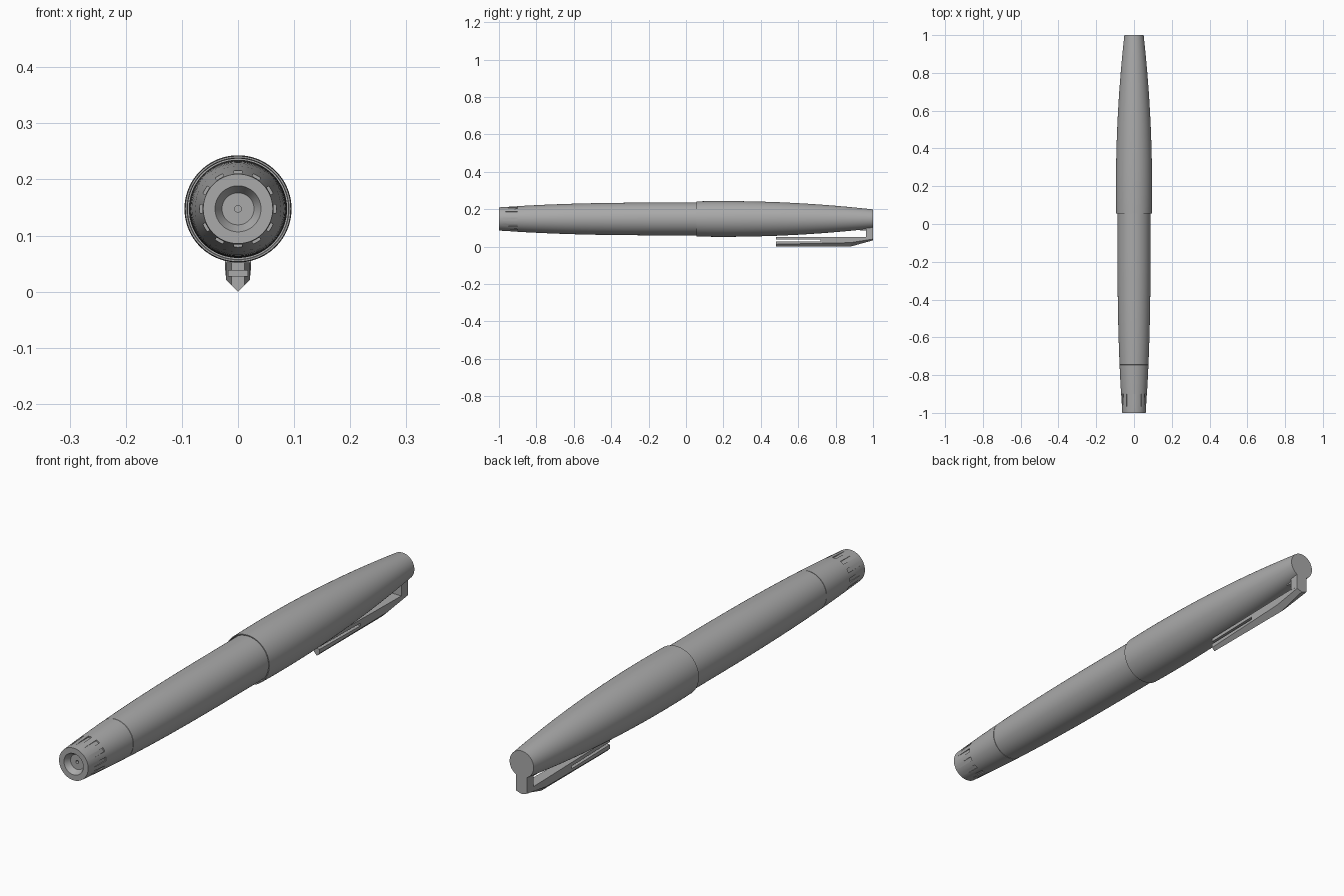
import bpy, bmesh, math
from mathutils import Matrix, Vector

if "Cube" in bpy.data.objects:
    bpy.data.objects.remove(bpy.data.objects["Cube"])

AXIS = 0.1475      # height of the pen's long axis
SIDES = 96

grey = bpy.data.materials.new("satin grey")
grey.use_nodes = True
grey.diffuse_color = (0.4, 0.4, 0.4, 1)
grey.node_tree.nodes["Principled BSDF"].inputs["Base Color"].default_value = (0.4, 0.4, 0.4, 1)


def finish(name, bm):
    bmesh.ops.recalc_face_normals(bm, faces=bm.faces)
    mesh = bpy.data.meshes.new(name)
    bm.to_mesh(mesh)
    bm.free()
    mesh.materials.append(grey)
    ob = bpy.data.objects.new(name, mesh)
    bpy.context.collection.objects.link(ob)
    return ob


def activate(ob):
    bpy.ops.object.select_all(action='DESELECT')
    ob.select_set(True)
    bpy.context.view_layer.objects.active = ob


def smooth(ob):
    activate(ob)
    bpy.ops.object.shade_smooth_by_angle(angle=math.radians(25))


def revolve(name, profile):
    """Turn (radius, y) points around the pen axis; ends lie on the axis."""
    bm = bmesh.new()
    verts = [bm.verts.new((r, y, AXIS)) for r, y in profile]
    edges = [bm.edges.new(pair) for pair in zip(verts, verts[1:])]
    bmesh.ops.spin(bm, geom=verts + edges, cent=(0, 0, AXIS), axis=(0, 1, 0),
                   angle=math.tau, steps=SIDES, use_merge=False)
    bmesh.ops.remove_doubles(bm, verts=bm.verts, dist=1e-5)
    return finish(name, bm)


def add_box(bm, low, high, turn=Matrix()):
    low, high = Vector(low), Vector(high)
    place = Matrix.Translation((low + high) / 2) @ Matrix.Diagonal((high - low).to_4d())
    bmesh.ops.create_cube(bm, size=1, matrix=turn @ place)


def cut(ob, bm):
    cutter = finish("cutter", bm)
    cutter.hide_render = True
    mod = ob.modifiers.new("cut", 'BOOLEAN')
    mod.operation, mod.solver, mod.object = 'DIFFERENCE', 'EXACT', cutter
    activate(ob)
    bpy.ops.object.modifier_apply(modifier=mod.name)
    bpy.data.objects.remove(cutter)


def curve(radius, start, end, steps):
    ys = [start + (end - start) * i / steps for i in range(steps + 1)]
    return [(radius(y), y) for y in ys]


def barrel_radius(y):
    return 0.0875 - 0.0255 * max(0, (-y - 0.1) / 0.9) ** 2.5


def cap_radius(y):
    return 0.0955 - 0.0445 * ((y - 0.2) / 0.8) ** 2


# Turning knob with a dished end and a small centre hole
SEAM = -0.745
knob = revolve("end_knob",
               [(0, -0.965), (0.006, -0.965), (0.006, -0.978), (0.0285, -0.978), (0.041, -1)]
               + curve(barrel_radius, -1, SEAM - 0.002, 12)
               + [(0.07, SEAM - 0.002), (0, SEAM - 0.002)])

# Twelve grip grooves around the knob
grooves = bmesh.new()
centre = Matrix.Translation((0, 0, AXIS))
for i in range(12):
    turn = centre @ Matrix.Rotation(math.tau * i / 12, 4, 'Y')
    add_box(grooves, (-0.0075, -1.01, 0.0632), (0.0075, -0.9, 0.09), turn)
cut(knob, grooves)
smooth(knob)

# Barrel, running on into the cap
smooth(revolve("barrel", [(0, SEAM - 0.002), (0.0745, SEAM - 0.002)]
               + curve(barrel_radius, SEAM, 0.1, 20) + [(0, 0.1)]))

# Cap with a shallow recess at its mouth
smooth(revolve("cap", [(0, 0.085), (0.0895, 0.085), (0.0895, 0.058), (0.091, 0.056)]
               + curve(cap_radius, 0.056, 1, 28) + [(0, 1)]))

# Clip: tapered bar with a keel underneath, given as (y, half width, shoulder, keel)
TOP = 0.052
bm = bmesh.new()
rings = []
for y, w, shoulder, keel in [(0.48, 0.012, 0.012, 0), (0.88, 0.021, 0.021, 0), (1, 0.023, 0.04, 0.033)]:
    section = [(-w, TOP), (-w, shoulder), (0, keel), (w, shoulder), (w, TOP)]
    rings.append([bm.verts.new((x, y, z)) for x, z in section])
for a, b in zip(rings, rings[1:]):
    for i in range(5):
        j = (i + 1) % 5
        bm.faces.new((a[i], a[j], b[j], b[i]))
bm.faces.new(rings[0])
bm.faces.new(rings[-1])
clip = finish("clip", bm)

# Side slot at the free end of the clip
slot = bmesh.new()
add_box(slot, (-0.1, 0.4, 0.028), (0.1, 0.72, 0.038))
cut(clip, slot)

# Post joining the clip to the cap, with a small stop block in front
bm = bmesh.new()
add_box(bm, (-0.023, 0.962, TOP - 0.004), (0.023, 1, AXIS - 0.02))
finish("clip_post", bm)
bm = bmesh.new()
add_box(bm, (-0.014, 0.93, 0.086), (0.014, 0.965, 0.12))
finish("clip_stop", bm)
